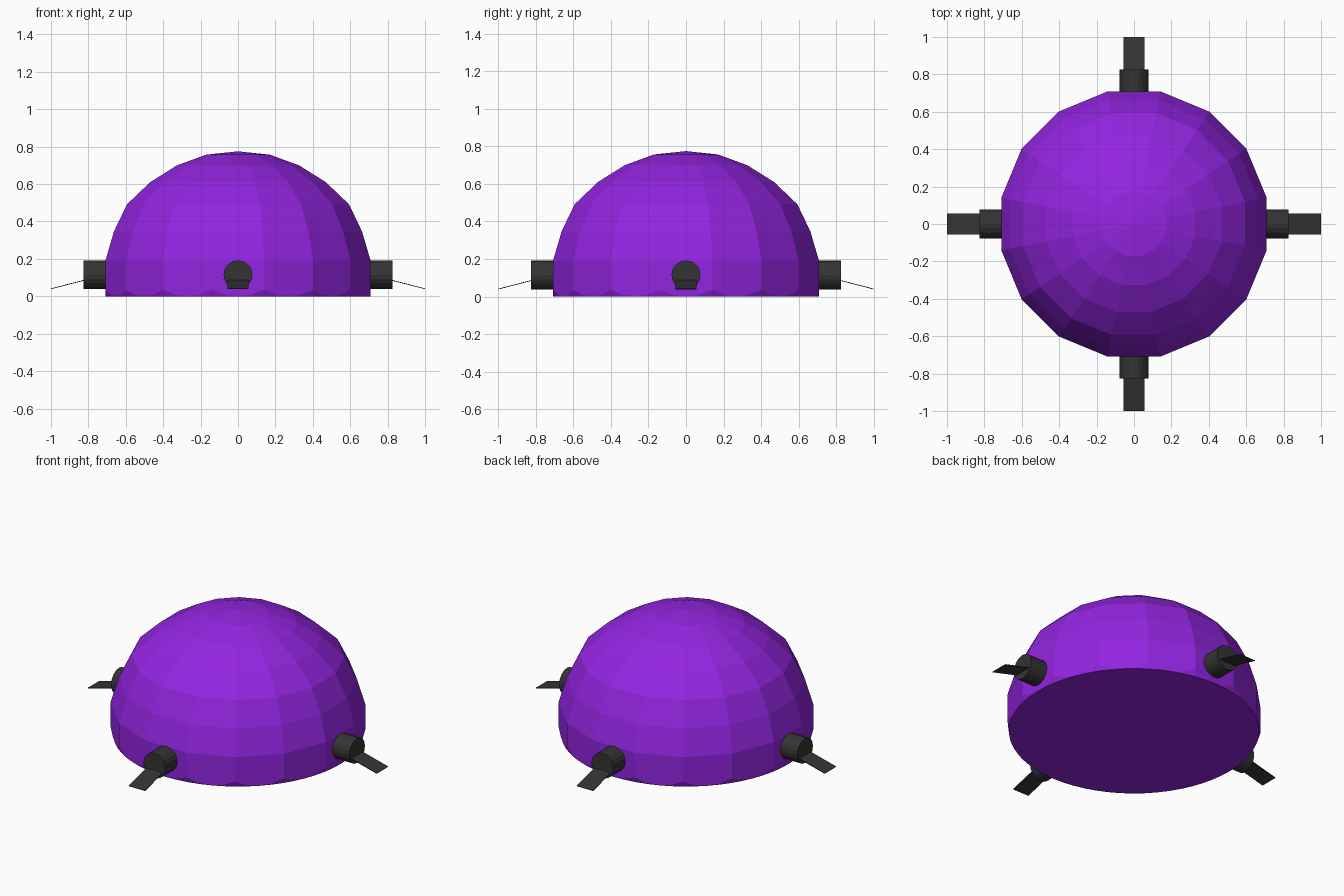
import bpy, bmesh, math
from mathutils import Matrix, Vector

if "Cube" in bpy.data.objects:
    bpy.data.objects.remove(bpy.data.objects["Cube"])


def material(name, rgb):
    m = bpy.data.materials.new(name)
    m.diffuse_color = (*rgb, 1)
    m.use_nodes = True
    m.node_tree.nodes["Principled BSDF"].inputs["Base Color"].default_value = m.diffuse_color
    return m


purple = material("purple", (0.29, 0.018, 0.75))
charcoal = material("charcoal", (0.034, 0.034, 0.034))


def finish(name, bm, mat):
    bmesh.ops.recalc_face_normals(bm, faces=bm.faces)
    me = bpy.data.meshes.new(name)
    bm.to_mesh(me)
    bm.free()
    me.materials.append(mat)
    ob = bpy.data.objects.new(name, me)
    bpy.context.collection.objects.link(ob)
    return ob


# Faceted dome: 16 sides, each split in 4 so the rim can be trimmed to a circle
SIDES, SUB = 16, 4
N = SIDES * SUB
RIM = 0.709
PROFILE = [(0.723, 0.19), (0.676, 0.347), (0.605, 0.492),
           (0.479, 0.61), (0.333, 0.70), (0.174, 0.757)]


def corner(i, r, z):
    a = math.tau * (i + 0.5) / SIDES
    return Vector((r * math.cos(a), r * math.sin(a), z))


bm = bmesh.new()
base, trim, wall = [], [], []
for i in range(N):
    p = corner(i // SUB, 0.723, 0).lerp(corner(i // SUB + 1, 0.723, 0), i % SUB / SUB)
    r = p.length
    base.append(bm.verts.new(p * (RIM / r)))
    trim.append(bm.verts.new((p.x, p.y, max(0.002, (r - RIM) * 2.6))))
bm.faces.new(base)
rings = [[bm.verts.new(corner(i, r, z)) for i in range(SIDES)] for r, z in PROFILE]
apex = bm.verts.new((0, 0, 0.775))
for i in range(N):
    j = (i + 1) % N
    bm.faces.new((base[i], base[j], trim[j], trim[i]))
for i in range(SIDES):
    j = (i + 1) % SIDES
    lower = [trim[(i * SUB + k) % N] for k in range(SUB + 1)]
    bm.faces.new(lower + [rings[0][j], rings[0][i]])
    for a, b in zip(rings, rings[1:]):
        bm.faces.new((a[i], a[j], b[j], b[i]))
    bm.faces.new((rings[-1][i], rings[-1][j], apex))
finish("dome", bm, purple)

# Four nozzles with a sloping lip, one on each side
for k, side in enumerate(("right", "back", "left", "front")):
    turn = Matrix.Rotation(k * math.pi / 2, 4, 'Z')
    bm = bmesh.new()
    place = Matrix.Translation((0.7225, 0, 0.115)) @ Matrix.Rotation(math.pi / 2, 4, 'Y')
    bmesh.ops.create_cone(bm, cap_ends=True, segments=20, radius1=0.077,
                          radius2=0.077, depth=0.205, matrix=turn @ place)
    finish(side + "_nozzle", bm, charcoal)

    bm = bmesh.new()
    tilt = math.atan2(0.045, 0.175)
    place = (Matrix.Translation((0.9125, 0, 0.0625)) @ Matrix.Rotation(tilt, 4, 'Y')
             @ Matrix.Diagonal((0.18, 0.112, 0.004, 1)))
    bmesh.ops.create_cube(bm, size=1, matrix=turn @ place)
    finish(side + "_lip", bm, charcoal)
